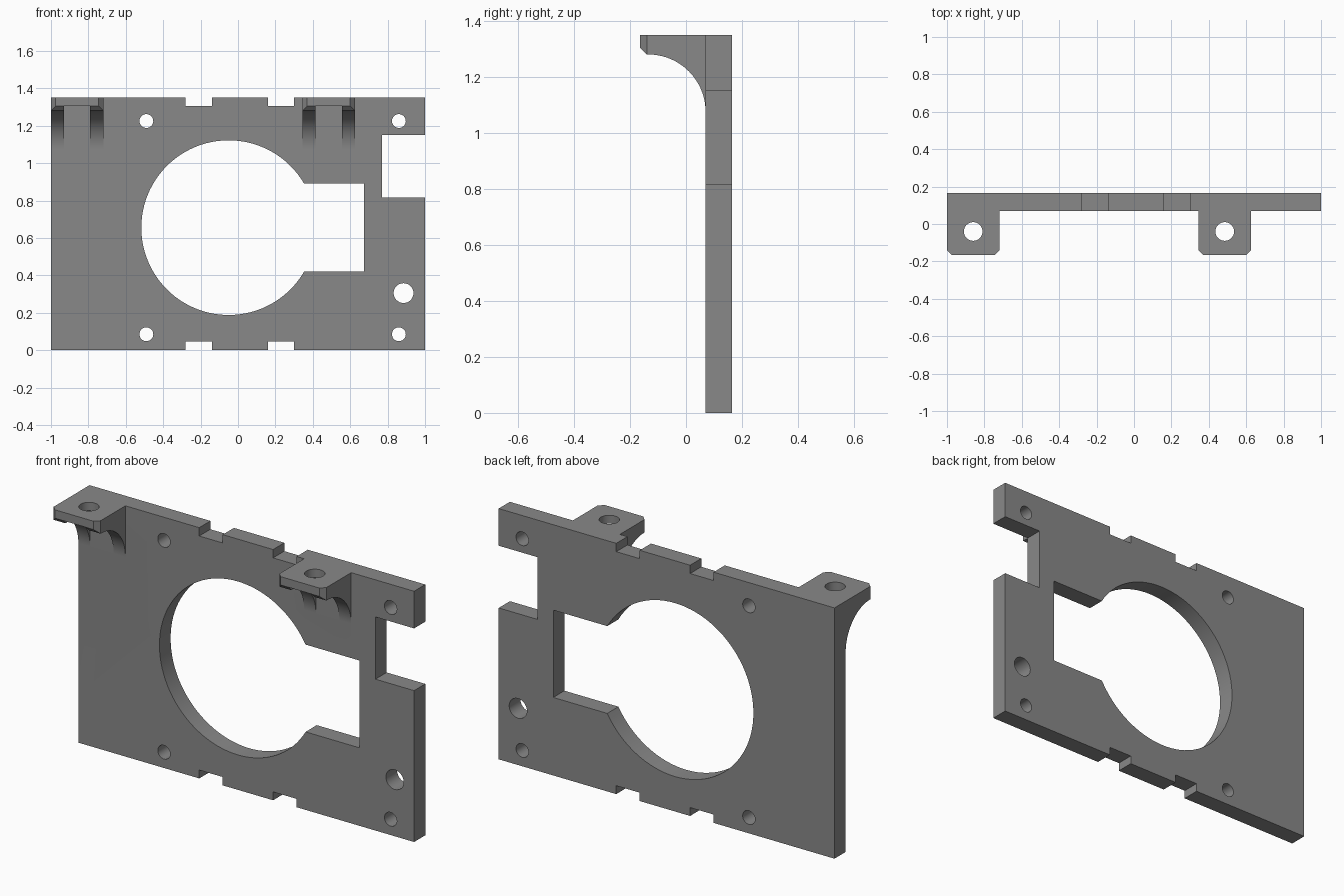
import bpy, bmesh, math
from mathutils import Vector

if "Cube" in bpy.data.objects:
    bpy.data.objects.remove(bpy.data.objects["Cube"])

FRONT, BACK, TOP = 0.07, 0.165, 1.35   # plate faces and height

grey = bpy.data.materials.new("mid grey")
grey.diffuse_color = (0.25, 0.25, 0.25, 1)
grey.use_nodes = True
grey.node_tree.nodes["Principled BSDF"].inputs["Base Color"].default_value = grey.diffuse_color


def prism(name, points, start, end, place):
    """Extrude a 2D outline from start to end; place(u, v, d) gives the 3D point."""
    bm = bmesh.new()
    face = bm.faces.new([bm.verts.new(place(u, v, start)) for u, v in points])
    ext = bmesh.ops.extrude_face_region(bm, geom=[face])
    step = Vector(place(0, 0, end)) - Vector(place(0, 0, start))
    bmesh.ops.translate(bm, vec=step, verts=[g for g in ext["geom"] if isinstance(g, bmesh.types.BMVert)])
    bmesh.ops.recalc_face_normals(bm, faces=bm.faces)
    mesh = bpy.data.meshes.new(name)
    bm.to_mesh(mesh)
    bm.free()
    mesh.materials.append(grey)
    obj = bpy.data.objects.new(name, mesh)
    bpy.context.collection.objects.link(obj)
    return obj


def along_x(u, v, d): return (d, u, v)
def along_y(u, v, d): return (u, d, v)
def along_z(u, v, d): return (u, v, d)


def rect(u0, u1, v0, v1):
    return [(u0, v0), (u1, v0), (u1, v1), (u0, v1)]


def circle(u, v, r, n=32):
    return [(u + r * math.cos(2 * math.pi * i / n), v + r * math.sin(2 * math.pi * i / n)) for i in range(n)]


def combine(target, tool, operation="DIFFERENCE"):
    """Apply a boolean and discard the tool."""
    tool.hide_render = True
    mod = target.modifiers.new("boolean", "BOOLEAN")
    mod.operation, mod.solver, mod.object = operation, "EXACT", tool
    bpy.context.view_layer.objects.active = target
    bpy.ops.object.modifier_apply(modifier=mod.name)
    bpy.data.objects.remove(tool)


# Mounting plate
plate = prism("mounting_plate", rect(-1, 1, 0, TOP), FRONT, BACK, along_y)

# Ribbed brackets: filleted profile, hollow between two ribs, clipped corners, bolt hole
for x0 in (-1.0, 0.345):
    x1, xm = x0 + 0.28, x0 + 0.14
    r, cy, cz = 0.205, -0.135, 1.075
    arc = [(cy + r * math.sin(a), cz + r * math.cos(a)) for a in (math.pi / 2 * i / 20 for i in range(21))]
    profile = [(0.12, TOP), (-0.165, TOP), (-0.165, 1.305), (-0.14, 1.28)] + arc + [(0.12, cz)]
    bracket = prism("bracket", profile, x0, x1, along_x)
    combine(bracket, prism("hollow", rect(-0.3, FRONT, 0.9, 1.305), x0 + 0.07, x1 - 0.07, along_x))
    for x, s in ((x0, 1), (x1, -1)):
        corner = [(x - s * 0.02, -0.12), (x + s * 0.045, -0.185), (x - s * 0.02, -0.185)]
        combine(bracket, prism("corner", corner, 1.0, 1.5, along_z))
    combine(bracket, prism("bolt_hole", circle(xm, -0.04, 0.05), 1.0, 1.5, along_z))
    combine(plate, bracket, "UNION")

# Openings through the plate: round window with side slot, and edge notches
a0 = math.asin(0.235 / 0.467)
window = [(-0.05 + 0.467 * math.cos(a), 0.655 + 0.467 * math.sin(a))
          for a in (a0 + (2 * math.pi - 2 * a0) * i / 80 for i in range(81))]
window += [(0.675, 0.42), (0.675, 0.89)]
openings = [window, rect(0.77, 1.1, 0.815, 1.15)]
for xa, xb in ((-0.28, -0.14), (0.16, 0.30)):
    openings += [rect(xa, xb, -0.1, 0.045), rect(xa, xb, 1.305, 1.45)]

# Screw holes and one larger cable hole
openings += [circle(x, z, 0.037) for x in (-0.49, 0.86) for z in (0.085, 1.225)]
openings.append(circle(0.885, 0.305, 0.053))
for outline in openings:
    combine(plate, prism("opening", outline, 0.0, 0.3, along_y))

# Smooth the round walls, keep the edges sharp
bpy.ops.object.select_all(action="DESELECT")
plate.select_set(True)
bpy.context.view_layer.objects.active = plate
bpy.ops.object.shade_smooth_by_angle(angle=math.radians(30))
